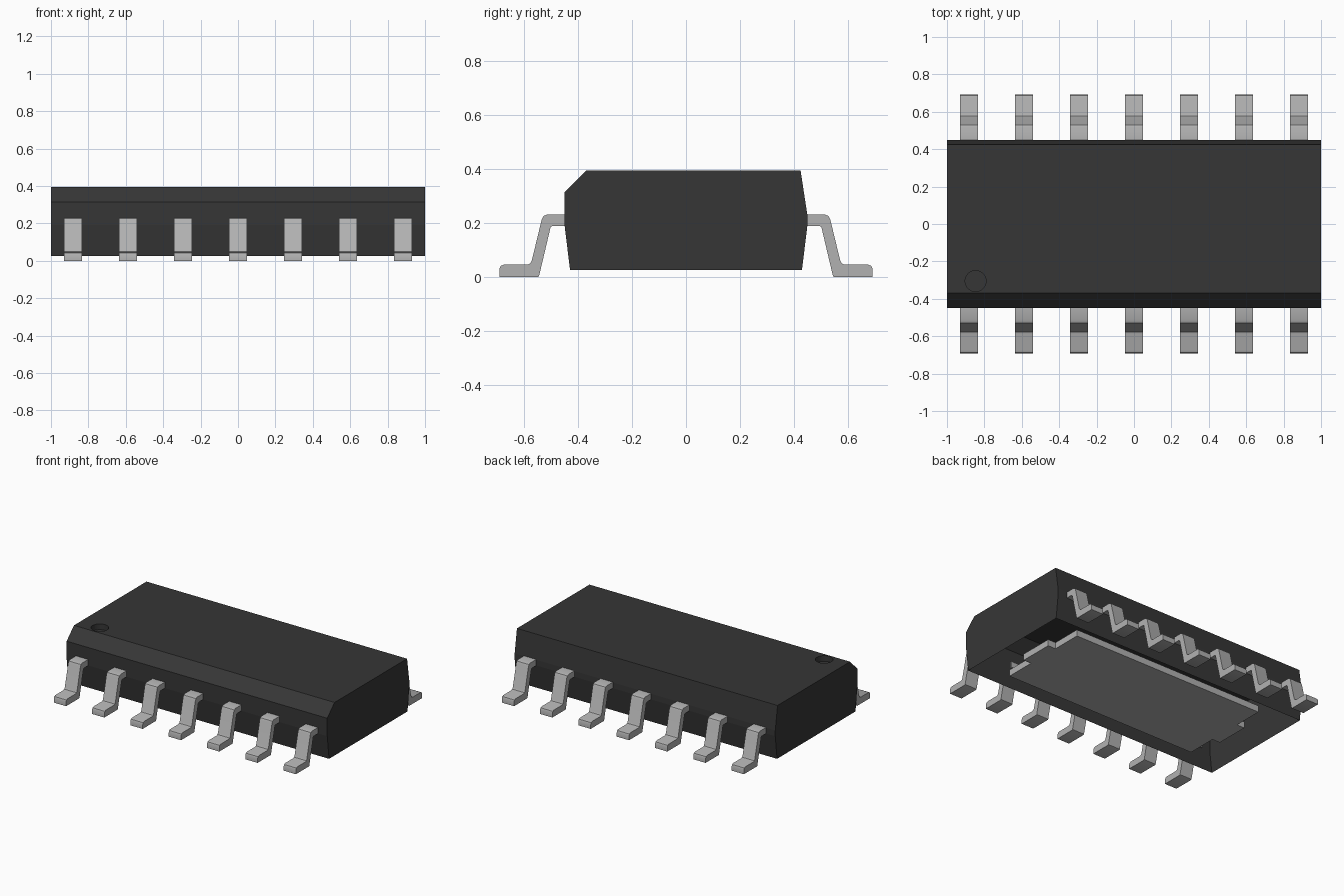
import bpy, bmesh, math

if "Cube" in bpy.data.objects:
    bpy.data.objects.remove(bpy.data.objects["Cube"], do_unlink=True)


def material(name, colour, metallic=0.0):
    m = bpy.data.materials.new(name)
    m.use_nodes = True
    m.diffuse_color = colour
    m.node_tree.nodes["Principled BSDF"].inputs["Base Color"].default_value = colour
    return m


DARK = material("dark_plastic", (0.037, 0.037, 0.037, 1))
METAL = material("grey_metal", (0.44, 0.44, 0.44, 1))


def finish(bm, name, mat, smooth=None):
    bmesh.ops.recalc_face_normals(bm, faces=bm.faces)
    me = bpy.data.meshes.new(name)
    bm.to_mesh(me)
    bm.free()
    me.materials.append(mat)
    ob = bpy.data.objects.new(name, me)
    bpy.context.collection.objects.link(ob)
    if smooth:
        bpy.ops.object.select_all(action='DESELECT')
        ob.select_set(True)
        bpy.context.view_layer.objects.active = ob
        bpy.ops.object.shade_smooth_by_angle(angle=math.radians(smooth))
    return ob


def prism(points, depth):
    """Closed outline of 3D points, pushed along the depth vector."""
    bm = bmesh.new()
    face = bm.faces.new([bm.verts.new(p) for p in points])
    new = bmesh.ops.extrude_face_region(bm, geom=[face], use_keep_orig=True)["geom"]
    bmesh.ops.translate(bm, vec=depth, verts=[v for v in new if isinstance(v, bmesh.types.BMVert)])
    return bm


# Body shell: open underneath, with a chamfer on the front top edge
PROFILE = [(-0.43, 0.026), (-0.45, 0.19), (-0.45, 0.315), (-0.37, 0.394),
           (0.425, 0.394), (0.45, 0.23), (0.45, 0.19), (0.43, 0.026)]
TOP = 3  # profile segment of the flat top
bm = bmesh.new()
ends = [[bm.verts.new((x, y, z)) for y, z in PROFILE] for x in (-1, 1)]
for loop in ends:
    bm.faces.new(loop)
for i in range(len(PROFILE) - 1):
    if i != TOP:
        bm.faces.new((ends[0][i], ends[0][i + 1], ends[1][i + 1], ends[1][i]))

# Round marker dimple sunk into the top
SIDES, R, DEPTH = 32, 0.056, 0.04
rings = [[bm.verts.new((-0.847 + R * math.cos(math.tau * k / SIDES),
                        -0.305 + R * math.sin(math.tau * k / SIDES), z))
          for k in range(SIDES)] for z in (0.394, 0.394 - DEPTH)]
for k in range(SIDES):
    n = (k + 1) % SIDES
    bm.faces.new((rings[0][k], rings[0][n], rings[1][n], rings[1][k]))
bm.faces.new(rings[1])

# Flat top filled around the dimple
corners = [ends[0][TOP], ends[0][TOP + 1], ends[1][TOP + 1], ends[1][TOP]]
edges = []
for loop in (corners, rings[0]):
    for a, b in zip(loop, loop[1:] + loop[:1]):
        edges.append(bm.edges.get((a, b)) or bm.edges.new((a, b)))
bmesh.ops.triangle_fill(bm, edges=edges, use_beauty=True, normal=(0, 0, 1))
finish(bm, "body", DARK)

# Bent leads, seven along each long side
LEAD = [(0.44, 0.19), (0.495, 0.19), (0.502, 0.185), (0.545, 0.003), (0.55, 0.0),
        (0.692, 0.0), (0.692, 0.03), (0.687, 0.041), (0.675, 0.046),
        (0.588, 0.046), (0.578, 0.05), (0.572, 0.06),
        (0.535, 0.213), (0.528, 0.226), (0.515, 0.232), (0.44, 0.232)]
WIDTH, PITCH = 0.094, 0.294
for side, sign in (("front", -1), ("back", 1)):
    for i in range(7):
        x = (i - 3) * PITCH - WIDTH / 2
        bm = prism([(x, sign * y, z) for y, z in LEAD], (WIDTH, 0, 0))
        finish(bm, f"{side}_lead_{i + 1}", METAL, smooth=35)

# Heat pad under the body, with a tab at each end
PX, PY, TX, TY = 0.745, 0.33, 0.805, 0.12
half = [(PX, -PY), (PX, -TY), (TX, -TY), (TX, TY), (PX, TY), (PX, PY)]
outline = half + [(-x, -y) for x, y in half]
finish(prism([(x, y, 0.036) for x, y in outline], (0, 0, 0.045)), "heat_pad", METAL)
